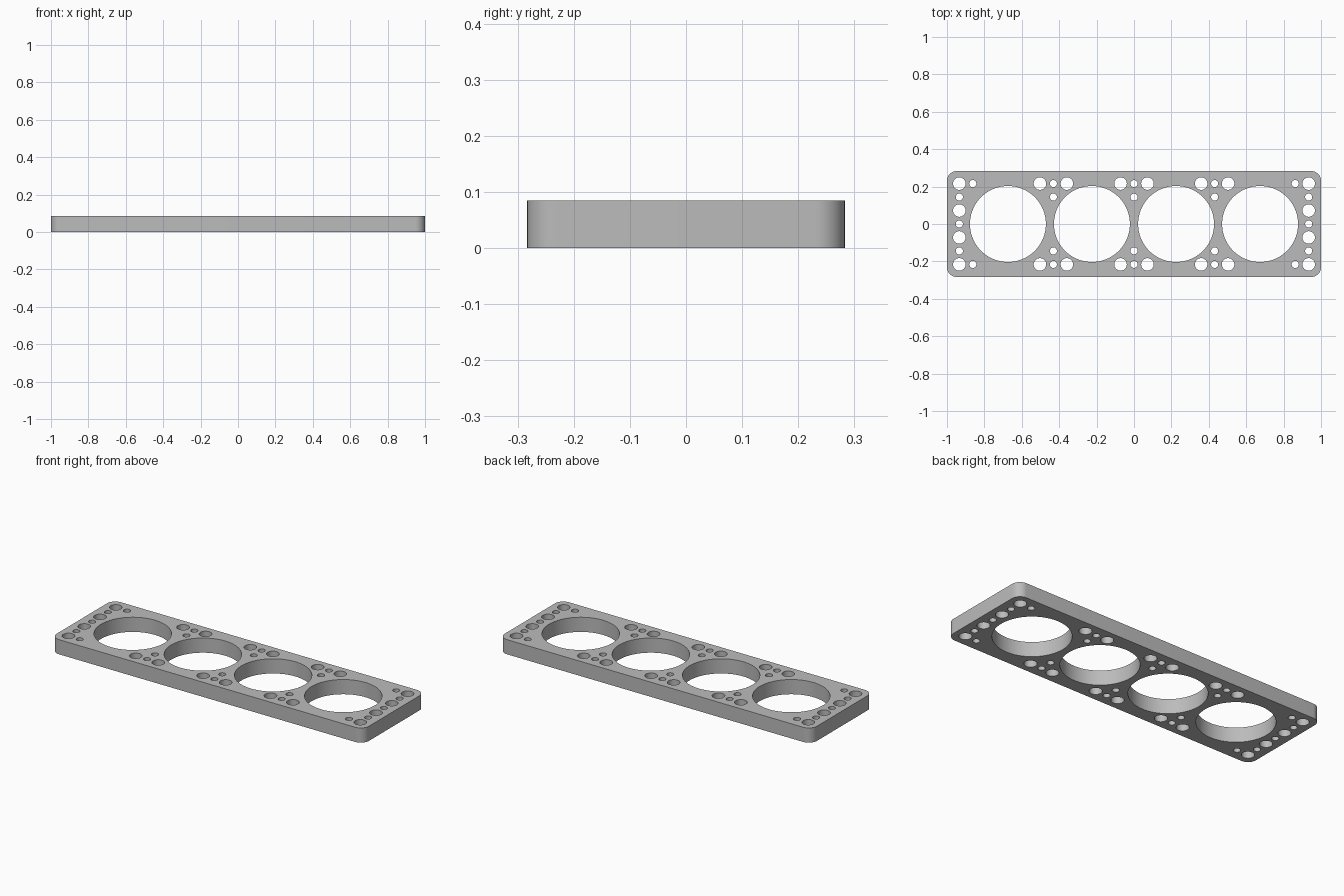
import bpy
import bmesh
from math import radians
from mathutils import Matrix

cube = bpy.data.objects.get("Cube")
if cube:
    bpy.data.objects.remove(cube, do_unlink=True)

LENGTH, WIDTH, THICK, CORNER = 2.0, 0.566, 0.085, 0.052

metal = bpy.data.materials.new("light grey metal")
metal.use_nodes = True
grey = (0.5, 0.5, 0.5, 1)
metal.diffuse_color = grey
metal.node_tree.nodes["Principled BSDF"].inputs["Base Color"].default_value = grey


def make_object(name, bm):
    mesh = bpy.data.meshes.new(name)
    bm.to_mesh(mesh)
    bm.free()
    obj = bpy.data.objects.new(name, mesh)
    bpy.context.collection.objects.link(obj)
    return obj


# Rectangular plate with rounded vertical corners
bm = bmesh.new()
bmesh.ops.create_cube(bm, size=1, matrix=Matrix.Translation((0, 0, THICK / 2))
                      @ Matrix.Diagonal((LENGTH, WIDTH, THICK, 1)))
corners = [e for e in bm.edges if abs(e.verts[0].co.z - e.verts[1].co.z) > THICK / 2]
bmesh.ops.bevel(bm, geom=corners, offset=CORNER, offset_type='OFFSET',
                segments=12, profile=0.5, affect='EDGES')
plate = make_object("gasket_plate", bm)
plate.data.materials.append(metal)

# Hole layout: one quadrant, mirrored across both axes
bores = [(0.225, 0), (0.674, 0)]
bolts = [(x, 0.216) for x in (0.072, 0.359, 0.503, 0.934)] + [(0.934, 0.072)]
ports = [(x, y) for x in (0, 0.431) for y in (0.144, 0.216)]
ports += [(0.862, 0.216), (0.934, 0.144), (0.934, 0)]


def mirrored(points):
    return sorted({(sx * x + 0.0, sy * y + 0.0)
                   for x, y in points for sx in (1, -1) for sy in (1, -1)})


# One cutter holding every through hole
bm = bmesh.new()
for points, radius, sides in ((bores, 0.203, 96), (bolts, 0.0335, 40), (ports, 0.019, 32)):
    for x, y in mirrored(points):
        bmesh.ops.create_cone(bm, cap_ends=True, segments=sides, radius1=radius,
                              radius2=radius, depth=THICK * 3,
                              matrix=Matrix.Translation((x, y, THICK / 2)))
cutter = make_object("hole_cutter", bm)
cutter.hide_render = True

# Cut the holes, then smooth the round walls
cut = plate.modifiers.new("holes", 'BOOLEAN')
cut.operation = 'DIFFERENCE'
cut.solver = 'EXACT'
cut.object = cutter
bpy.ops.object.select_all(action='DESELECT')
plate.select_set(True)
bpy.context.view_layer.objects.active = plate
bpy.ops.object.modifier_apply(modifier=cut.name)
bpy.data.objects.remove(cutter, do_unlink=True)
bpy.ops.object.shade_smooth_by_angle(angle=radians(30))
